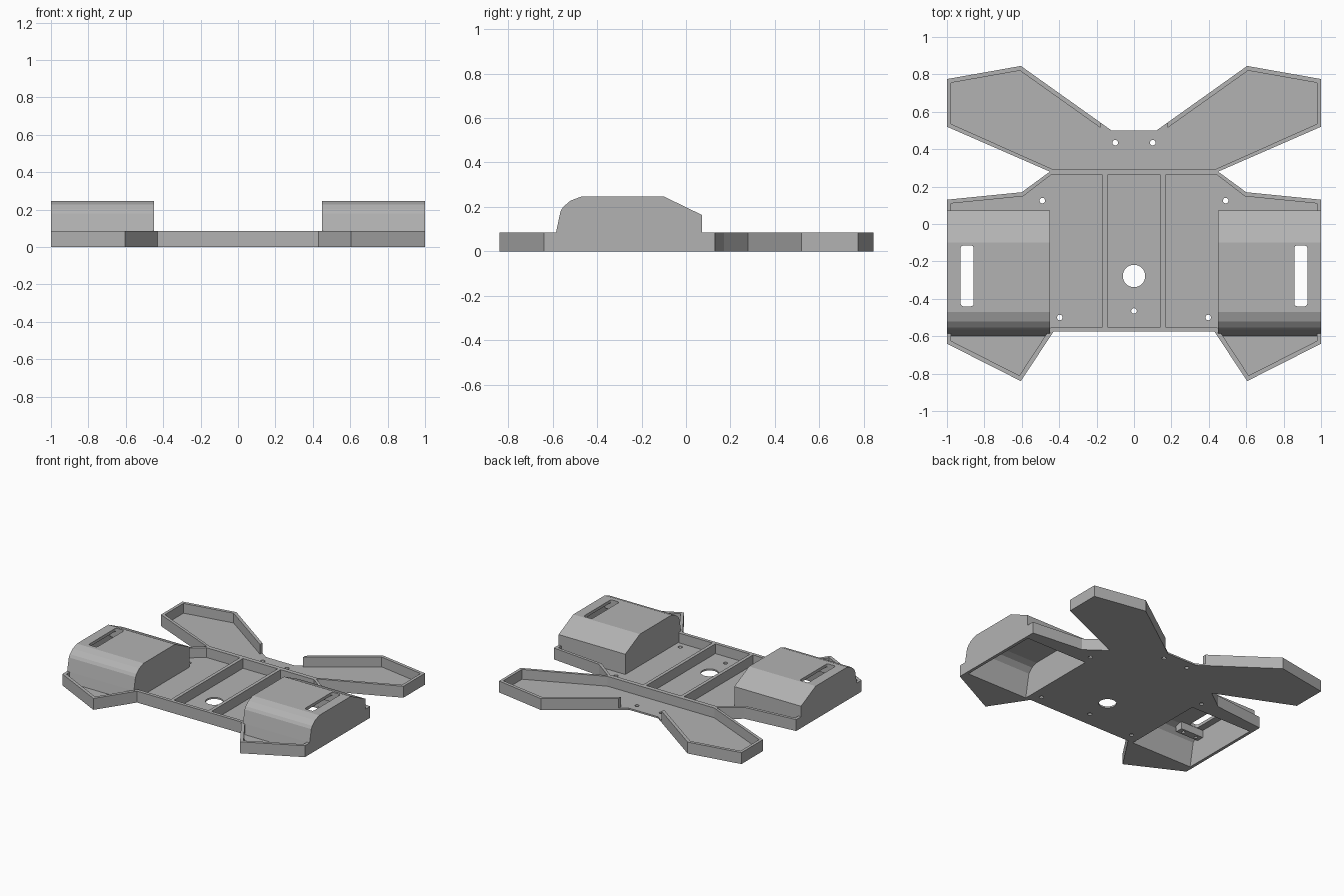
import bpy, bmesh, math
from mathutils import Vector

if "Cube" in bpy.data.objects:
    bpy.data.objects.remove(bpy.data.objects["Cube"])

grey = bpy.data.materials.new("plain_grey")
grey.use_nodes = True
colour = (0.45, 0.45, 0.45, 1)
grey.diffuse_color = colour
grey.node_tree.nodes["Principled BSDF"].inputs["Base Color"].default_value = colour

RIM = 0.085     # height of the rim walls
FLOOR = 0.012   # thickness of the floor
T = 0.022       # wall thickness


def prism(name, points, lo, hi, axis="z"):
    """Extrude a flat outline along z, or a (y, z) profile along x."""
    bm = bmesh.new()
    place = (lambda p: (p[0], p[1], lo)) if axis == "z" else (lambda p: (lo, p[0], p[1]))
    face = bm.faces.new([bm.verts.new(place(p)) for p in points])
    new = bmesh.ops.extrude_face_region(bm, geom=[face])["geom"]
    shift = Vector((0, 0, hi - lo)) if axis == "z" else Vector((hi - lo, 0, 0))
    bmesh.ops.translate(bm, vec=shift, verts=[v for v in new if isinstance(v, bmesh.types.BMVert)])
    bmesh.ops.recalc_face_normals(bm, faces=bm.faces)
    mesh = bpy.data.meshes.new(name)
    bm.to_mesh(mesh)
    bm.free()
    mesh.materials.append(grey)
    obj = bpy.data.objects.new(name, mesh)
    bpy.context.collection.objects.link(obj)
    return obj


def cut(target, cutter):
    """Subtract the cutter, then throw it away."""
    cutter.hide_render = True
    mod = target.modifiers.new("cut", "BOOLEAN")
    mod.operation, mod.solver, mod.object = "DIFFERENCE", "EXACT", cutter
    bpy.context.view_layer.objects.active = target
    bpy.ops.object.modifier_apply(modifier=mod.name)
    bpy.data.objects.remove(cutter)


def mirrored(points):
    return points + [(-x, y) for x, y in reversed(points)]


def flip(points, s):
    return [(s * x, y) for x, y in points]


def rect(x0, x1, y0, y1):
    return [(x0, y0), (x1, y0), (x1, y1), (x0, y1)]


def circle(x, y, r, n=24):
    return [(x + r * math.cos(math.tau * i / n), y + r * math.sin(math.tau * i / n)) for i in range(n)]


def rounded(x0, x1, y0, y1, r=0.015):
    corners = [(x1 - r, y1 - r), (x0 + r, y1 - r), (x0 + r, y0 + r), (x1 - r, y0 + r)]
    return [(cx + r * math.cos(a), cy + r * math.sin(a))
            for k, (cx, cy) in enumerate(corners)
            for a in [(k + j / 4) * math.pi / 2 for j in range(5)]]


# Chassis tray with four wings
half = [(0.12, 0.5), (0.605, 0.845), (1, 0.775), (1, 0.52), (0.45, 0.28), (0.6, 0.17),
        (1, 0.13), (1, -0.64), (0.605, -0.84), (0.43, -0.575)]
chassis = prism("chassis_tray", mirrored(half), 0, RIM)

# Pockets that leave the rim walls and dividers standing
rear_pocket = [(0.178, 0.6), (0.178, 0.513), (0.61, 0.82), (0.978, 0.755), (0.978, 0.535), (0.44, 0.295)]
side_pocket = [(0.168, 0.263), (0.443, 0.263), (0.593, 0.148), (0.978, 0.11),
               (0.978, -0.625), (0.613, -0.81), (0.443, -0.55), (0.168, -0.55)]
cut(chassis, prism("cutter", mirrored(rear_pocket), FLOOR, 0.2))
cut(chassis, prism("cutter", rect(-0.143, 0.143, -0.55, 0.263), FLOOR, 0.2))
for s in (1, -1):
    cut(chassis, prism("cutter", flip(side_pocket, s), FLOOR, 0.2))
    # Opening under each hood
    cut(chassis, prism("cutter", flip(rect(0.472, 0.978, -0.575, 0.05), s), -0.1, 0.2))
    # Screw holes
    for x, y in [(0.1, 0.435), (0.49, 0.125), (0.397, -0.5)]:
        cut(chassis, prism("cutter", circle(s * x, y, 0.015, 16), -0.1, 0.2))
cut(chassis, prism("cutter", circle(0, -0.465, 0.015, 16), -0.1, 0.2))
cut(chassis, prism("cutter", circle(0, -0.278, 0.06, 32), -0.1, 0.2))

# Hollow hoods with a slot in the roof
outer = [(-0.6, 0.004), (-0.585, 0.085), (-0.565, 0.18), (-0.553, 0.2), (-0.52, 0.228),
         (-0.47, 0.247), (-0.1, 0.247), (0.073, 0.163), (0.073, 0.004)]
inner = [(-0.575, -0.1), (-0.575, 0.004), (-0.543, 0.175), (-0.51, 0.208), (-0.465, 0.225),
         (-0.105, 0.225), (0.051, 0.149), (0.051, -0.1)]
for s, side in ((1, "left"), (-1, "right")):
    hood = prism(side + "_hood", outer, s * 0.45, s, "x")
    cut(hood, prism("cutter", inner, s * 0.472, s * 0.978, "x"))
    cut(hood, prism("cutter", flip(rounded(0.857, 0.927, -0.44, -0.115), s), 0.1, 0.4))
    # Screw tabs hanging under the roof at both ends of the slot
    for end, y in (("front", -0.47), ("rear", -0.085)):
        tab = prism(f"{side}_{end}_screw_tab", flip(rect(0.79, 0.979, y - 0.028, y + 0.028), s), 0.17, 0.226)
        for x in (0.83, 0.94):
            cut(tab, prism("cutter", circle(s * x, y, 0.012, 12), 0.1, 0.21))
